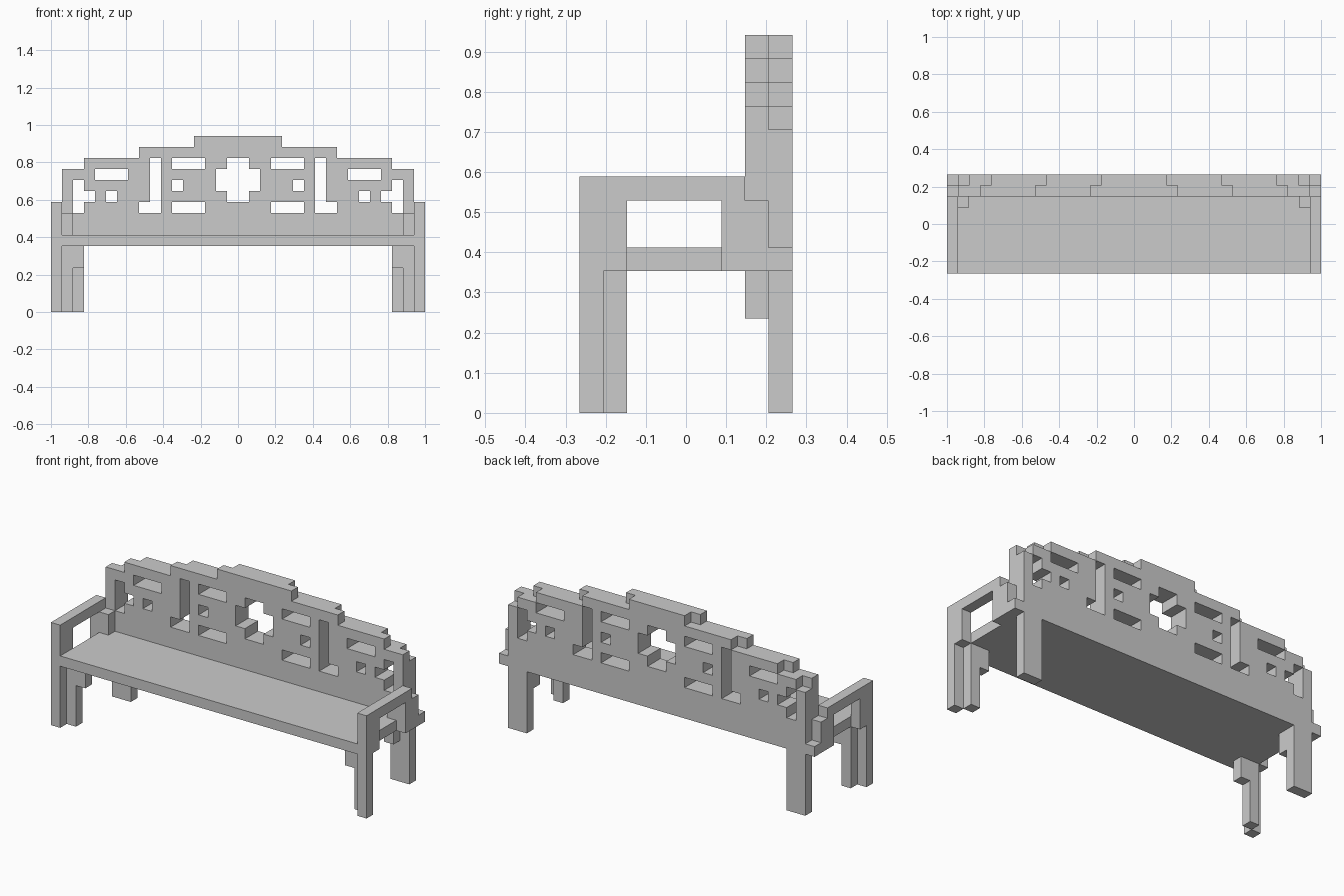
import bpy, bmesh, math
from mathutils import Vector

if "Cube" in bpy.data.objects:
    bpy.data.objects.remove(bpy.data.objects["Cube"])

V = 2 / 34                      # block size: the bench is 34 x 9 x 16 blocks
ORIGIN_Y = -4.5


def block(x0, x1, y0, y1, z0, z1):
    """Set of unit cells filling a box."""
    return {(x, y, z) for x in range(x0, x1) for y in range(y0, y1) for z in range(z0, z1)}


def both(cells):
    """Cells plus their mirror image across x = 0."""
    return cells | mirrored(cells)


def mirrored(cells):
    return {(-1 - x, y, z) for x, y, z in cells}


def build(name, cells):
    """Closed blocky mesh made of the outer faces of the cells."""
    bm = bmesh.new()
    verts = {}

    def vert(p):
        if p not in verts:
            verts[p] = bm.verts.new(Vector((p[0], p[1] + ORIGIN_Y, p[2])) * V)
        return verts[p]

    for c in sorted(cells):
        for axis in range(3):
            u, w = (axis + 1) % 3, (axis + 2) % 3
            for side in (0, 1):
                n = list(c)
                n[axis] += 1 if side else -1
                if tuple(n) in cells:
                    continue
                ring = []
                for du, dw in ((0, 0), (1, 0), (1, 1), (0, 1)):
                    p = list(c)
                    p[axis] += side
                    p[u] += du
                    p[w] += dw
                    ring.append(vert(tuple(p)))
                bm.faces.new(ring if side else ring[::-1])
    bmesh.ops.dissolve_limit(bm, angle_limit=math.radians(1),
                             verts=bm.verts[:], edges=bm.edges[:])
    mesh = bpy.data.meshes.new(name)
    bm.to_mesh(mesh)
    bm.free()
    obj = bpy.data.objects.new(name, mesh)
    bpy.context.collection.objects.link(obj)


# Seat slab, with the ends recessed between the arm posts
seat = block(-16, 16, 0, 8, 6, 7) | both(block(16, 17, 8, 9, 6, 7))
build("seat", seat)

# Legs and arms, described on the right and mirrored to the left
front_leg = block(16, 17, 0, 1, 0, 6) | block(15, 16, 1, 2, 0, 6) | block(14, 15, 1, 2, 4, 6)
back_leg = block(14, 16, 8, 9, 0, 6) | block(14, 15, 7, 8, 4, 6)
arm = (block(16, 17, 0, 2, 6, 9)            # front post
       | block(16, 17, 6, 8, 6, 9)          # rear post
       | block(15, 16, 6, 7, 7, 9)          # inner brace
       | block(16, 17, 0, 7, 9, 10))        # arm rest
for name, part in (("front_leg", front_leg), ("back_leg", back_leg), ("arm", arm)):
    build(name + "_right", part)
    build(name + "_left", mirrored(part))

# Backrest: stepped front layer, and a rear layer whose steps sit one block inward
back = set()
for half, top in ((16, 13), (14, 14), (9, 15), (4, 16)):
    back |= block(-half, half, 7, 8, 7, top)
for half, top in ((16, 12), (15, 13), (13, 14), (8, 15), (3, 16)):
    back |= block(-half, half, 8, 9, 6, top)

# Fretwork openings: x range and z range on the right half
openings = [
    (0, 1, 10, 14), (0, 2, 11, 13),                     # centre cross
    (3, 6, 13, 14), (5, 6, 11, 12), (3, 6, 9, 10),      # inner slots
    (7, 8, 10, 14), (7, 9, 9, 10),                      # tall slot with foot
    (10, 13, 12, 13), (11, 12, 10, 11),                 # outer slots
    (14, 15, 9, 12), (13, 15, 10, 11),                  # end opening
]
for x0, x1, z0, z1 in openings:
    back -= both(block(x0, x1, 7, 9, z0, z1))
build("backrest", back)
